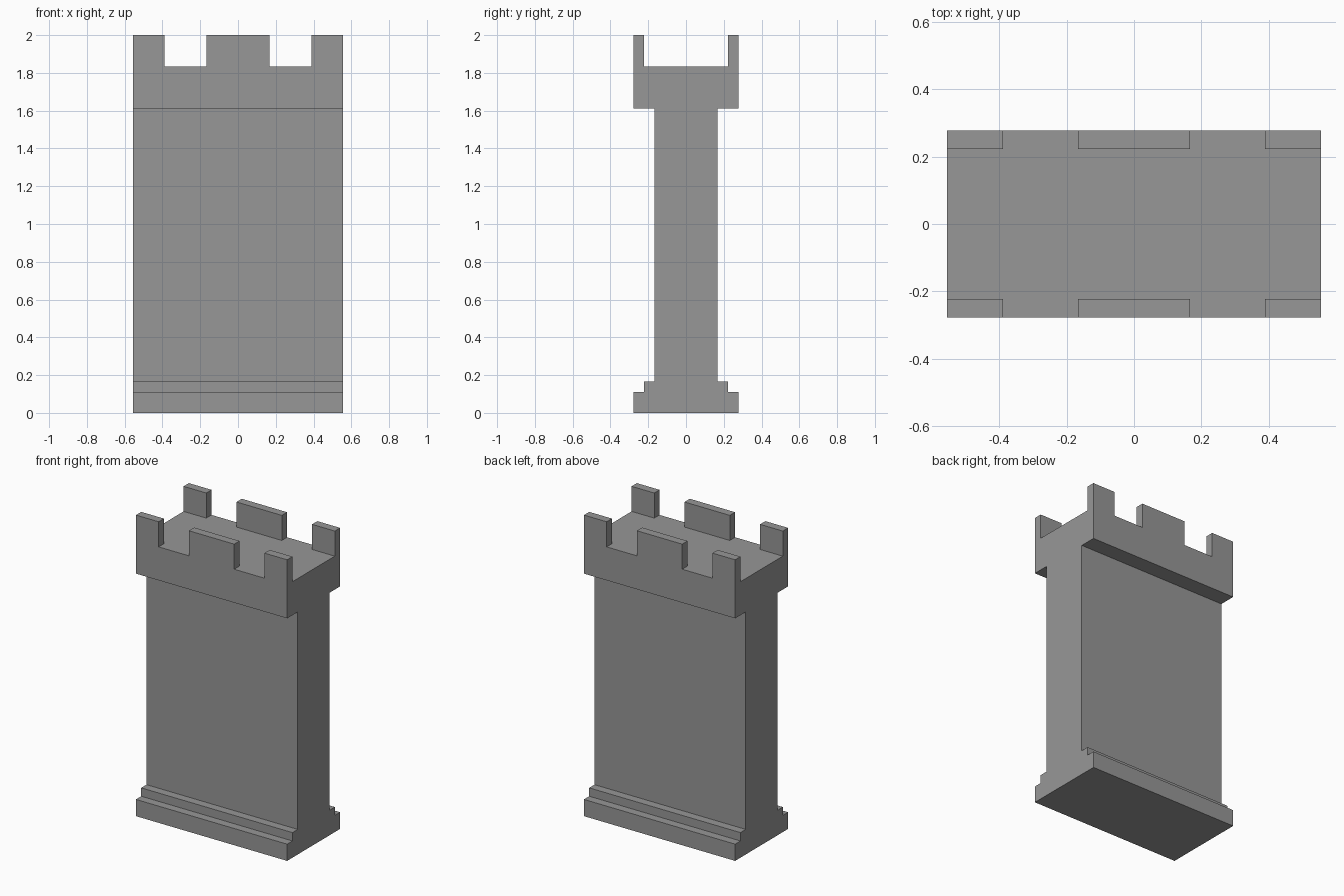
import bpy, bmesh
from mathutils import Vector

cube = bpy.data.objects.get("Cube")
if cube:
    bpy.data.objects.remove(cube, do_unlink=True)

U = 2 / 36            # one module: the tower is 20 x 10 x 36 modules
HALF_W = 10           # half width along x
MERLONS = [(-10, -7), (-3, 3), (7, 10)]   # x ranges of the merlons
FLOOR, TOP, INNER = 33, 36, 4             # walkway height, merlon top, inner merlon edge

# Half of the side profile (y, z): base, plinth, wall, overhanging battlement
HALF = [(5, 0), (5, 2), (4, 2), (4, 3), (3, 3), (3, 29), (5, 29), (5, FLOOR)]


def stone_material():
    mat = bpy.data.materials.new("stone grey")
    colour = (0.31, 0.31, 0.31, 1)
    mat.diffuse_color = colour
    mat.use_nodes = True
    bsdf = next(n for n in mat.node_tree.nodes if n.type == 'BSDF_PRINCIPLED')
    bsdf.inputs["Base Color"].default_value = colour
    return mat


bm = bmesh.new()

# Sweep the mirrored profile across the width
profile = HALF + [(-y, z) for y, z in reversed(HALF)]
end = bm.faces.new([bm.verts.new((-HALF_W, y, z)) for y, z in profile])
swept = bmesh.ops.extrude_face_region(bm, geom=[end], use_keep_orig=True)
moved = [v for v in swept["geom"] if isinstance(v, bmesh.types.BMVert)]
bmesh.ops.translate(bm, verts=moved, vec=(2 * HALF_W, 0, 0))
bmesh.ops.recalc_face_normals(bm, faces=bm.faces[:])

# Score the walkway where the merlons stand
cuts = [((x, 0, 0), (1, 0, 0)) for x in (-7, -3, 3, 7)]
cuts += [((0, y, 0), (0, 1, 0)) for y in (-INNER, INNER)]
for point, normal in cuts:
    top = [f for f in bm.faces if f.normal.z > 0.9 and f.calc_center_median().z > FLOOR - 0.1]
    geom = top + list({e for f in top for e in f.edges}) + list({v for f in top for v in f.verts})
    bmesh.ops.bisect_plane(bm, geom=geom, plane_co=point, plane_no=normal, dist=1e-4)


# Raise the merlons along the front and back edges
def is_merlon(face):
    c = face.calc_center_median()
    return (face.normal.z > 0.9 and c.z > FLOOR - 0.1 and abs(c.y) > INNER
            and any(a < c.x < b for a, b in MERLONS))


raised = bmesh.ops.extrude_discrete_faces(bm, faces=[f for f in bm.faces if is_merlon(f)])
for face in raised["faces"]:
    bmesh.ops.translate(bm, verts=face.verts[:], vec=(0, 0, TOP - FLOOR))

# Merge coplanar faces and bring to size
bmesh.ops.dissolve_limit(bm, angle_limit=0.01, verts=bm.verts[:], edges=bm.edges[:])
bmesh.ops.recalc_face_normals(bm, faces=bm.faces[:])
bmesh.ops.scale(bm, vec=Vector((U, U, U)), verts=bm.verts[:])

mesh = bpy.data.meshes.new("castle_wall")
bm.to_mesh(mesh)
bm.free()
mesh.materials.append(stone_material())
bpy.context.collection.objects.link(bpy.data.objects.new("castle_wall", mesh))
